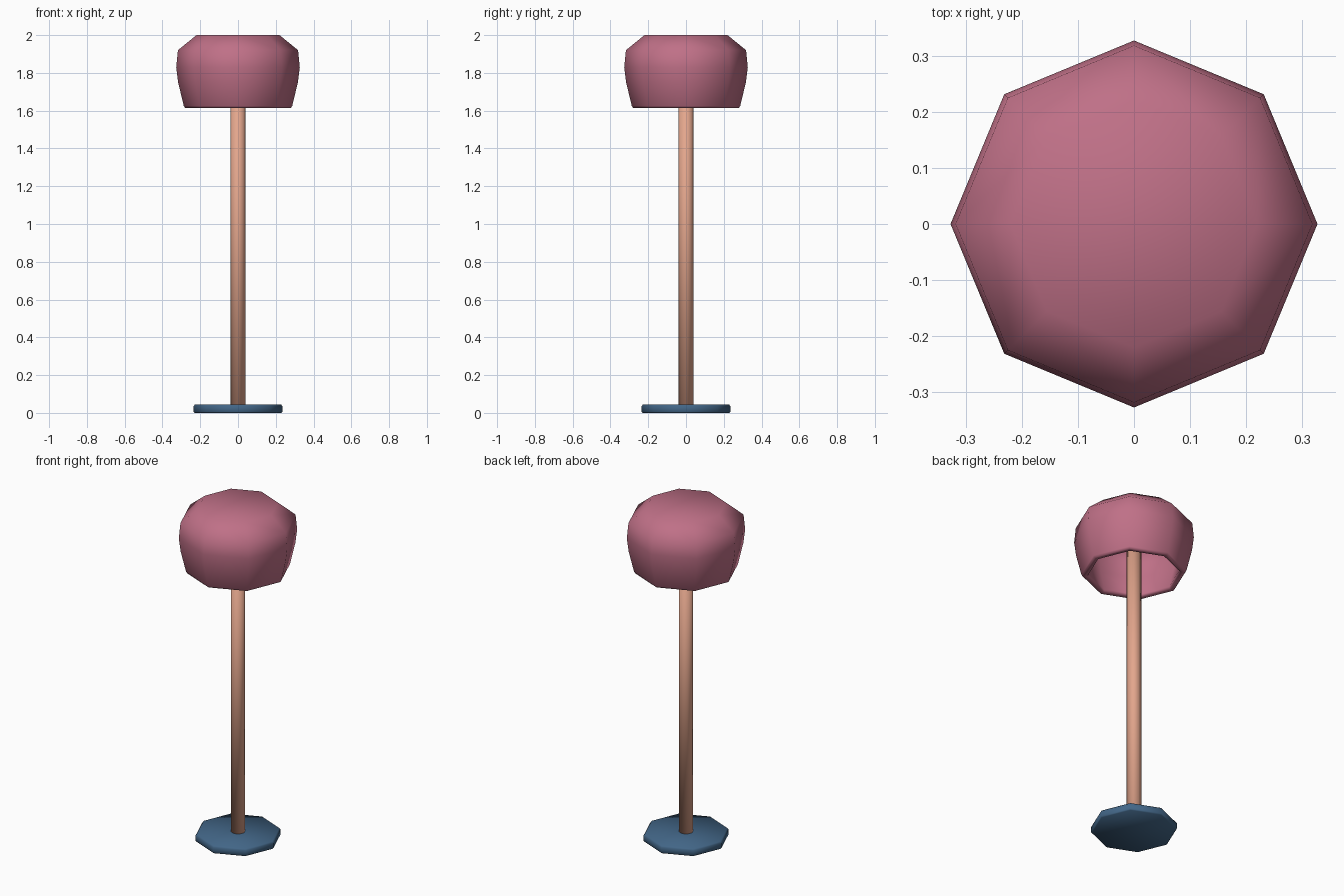
import bpy, bmesh, math

if "Cube" in bpy.data.objects:
    bpy.data.objects.remove(bpy.data.objects["Cube"])


def material(name, rgb):
    m = bpy.data.materials.new(name)
    lin = [c / 12.92 if c <= 0.04045 else ((c + 0.055) / 1.055) ** 2.4 for c in rgb]
    m.diffuse_color = (*lin, 1)
    m.use_nodes = True
    m.node_tree.nodes["Principled BSDF"].inputs["Base Color"].default_value = m.diffuse_color
    return m


def lathe(name, profile, sides, mat):
    """Spin a closed (radius, z) profile round the z axis; the ends are capped."""
    bm = bmesh.new()
    rings = [[bm.verts.new((r * math.cos(2 * math.pi * i / sides),
                            r * math.sin(2 * math.pi * i / sides), z))
              for i in range(sides)] for r, z in profile]
    for a, b in zip(rings, rings[1:]):
        for i in range(sides):
            j = (i + 1) % sides
            bm.faces.new((a[i], a[j], b[j], b[i]))
    bm.faces.new(rings[0])
    bm.faces.new(rings[-1])
    bmesh.ops.recalc_face_normals(bm, faces=bm.faces)
    for f in bm.faces:
        f.smooth = True
    me = bpy.data.meshes.new(name)
    bm.to_mesh(me)
    bm.free()
    me.materials.append(mat)
    ob = bpy.data.objects.new(name, me)
    bpy.context.collection.objects.link(ob)
    return ob


pink = material("dusty_pink", (0.75, 0.44, 0.53))
peach = material("peach", (0.89, 0.65, 0.55))
blue = material("slate_blue", (0.26, 0.40, 0.53))

# Octagonal foot with a softened rim
lathe("base", [(0.23, 0.0), (0.235, 0.006), (0.235, 0.036), (0.228, 0.045)], 8, blue)

# Pole running up into the shade
lathe("pole", [(0.04, 0.04), (0.04, 1.90)], 8, peach)

# Hollow shade: outer skin, bottom rim, then inner skin
lathe("shade", [(0.22, 2.0), (0.318, 1.92), (0.327, 1.83), (0.317, 1.75),
                (0.287, 1.625), (0.28, 1.615), (0.255, 1.615), (0.25, 1.63),
                (0.28, 1.75), (0.288, 1.83), (0.28, 1.90), (0.20, 1.96)], 8, pink)
